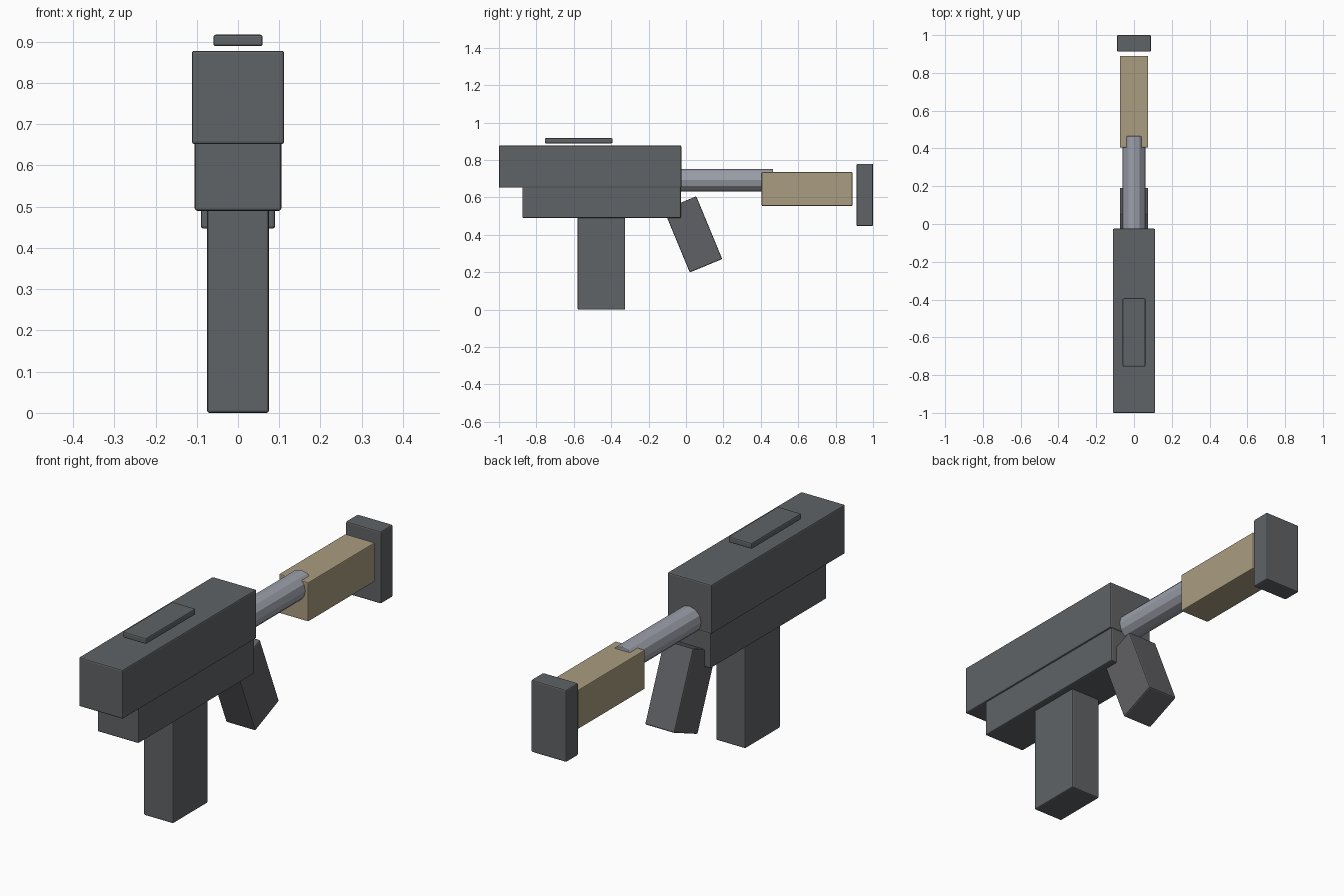
import bpy, math

if "Cube" in bpy.data.objects:
    bpy.data.objects.remove(bpy.data.objects["Cube"])


def material(name, rgb):
    m = bpy.data.materials.new(name)
    m.diffuse_color = (*rgb, 1.0)
    m.use_nodes = True
    m.node_tree.nodes["Principled BSDF"].inputs["Base Color"].default_value = m.diffuse_color
    return m


GUNMETAL = material("dark_gunmetal", (0.115, 0.125, 0.132))
GRIP = material("grip_polymer", (0.118, 0.12, 0.128))
STEEL = material("steel", (0.33, 0.35, 0.40))
TAN = material("tan", (0.40, 0.335, 0.215))


def finish(obj, name, mat, bevel):
    obj.name = name
    obj.data.materials.append(mat)
    if bevel:
        mod = obj.modifiers.new("edge_bevel", 'BEVEL')
        mod.width = bevel
        mod.segments = 2
        mod.limit_method = 'ANGLE'
        mod.angle_limit = math.radians(40)
    return obj


def box(name, half_x, y, z, mat, bevel=0.006, tilt=0.0):
    """Bevelled box from half width, y range and z range, tilted about x."""
    bpy.ops.mesh.primitive_cube_add(
        size=1, location=(0, sum(y) / 2, sum(z) / 2))
    obj = bpy.context.object
    obj.scale = (2 * half_x, y[1] - y[0], z[1] - z[0])
    bpy.ops.object.transform_apply(location=False, rotation=False, scale=True)
    obj.rotation_euler.x = math.radians(tilt)
    return finish(obj, name, mat, bevel)


# Receiver, with the narrower lower half tucked underneath
box("upper_receiver", 0.112, (-1.0, -0.025), (0.652, 0.878), GUNMETAL)
box("lower_receiver", 0.105, (-0.875, -0.028), (0.49, 0.66), GUNMETAL)

# Sight rail floating just above the receiver
box("top_rail", 0.06, (-0.755, -0.393), (0.889, 0.917), GUNMETAL)

# Magazine and raked grip
box("magazine", 0.075, (-0.58, -0.325), (0.0, 0.495), GUNMETAL)
box("grip", 0.075, (-0.0565, 0.1315), (0.221, 0.584), GRIP, tilt=22.5)

# Buffer tube running into the stock
bpy.ops.mesh.primitive_cylinder_add(
    vertices=12, radius=0.06, depth=0.51, location=(0, 0.21, 0.692),
    rotation=(math.radians(90), 0, 0))
finish(bpy.context.object, "buffer_tube", STEEL, 0.004)

# Stock and butt plate
box("stock", 0.075, (0.405, 0.89), (0.555, 0.735), TAN, bevel=0.004)
box("butt_plate", 0.09, (0.912, 1.0), (0.447, 0.78), GUNMETAL)
